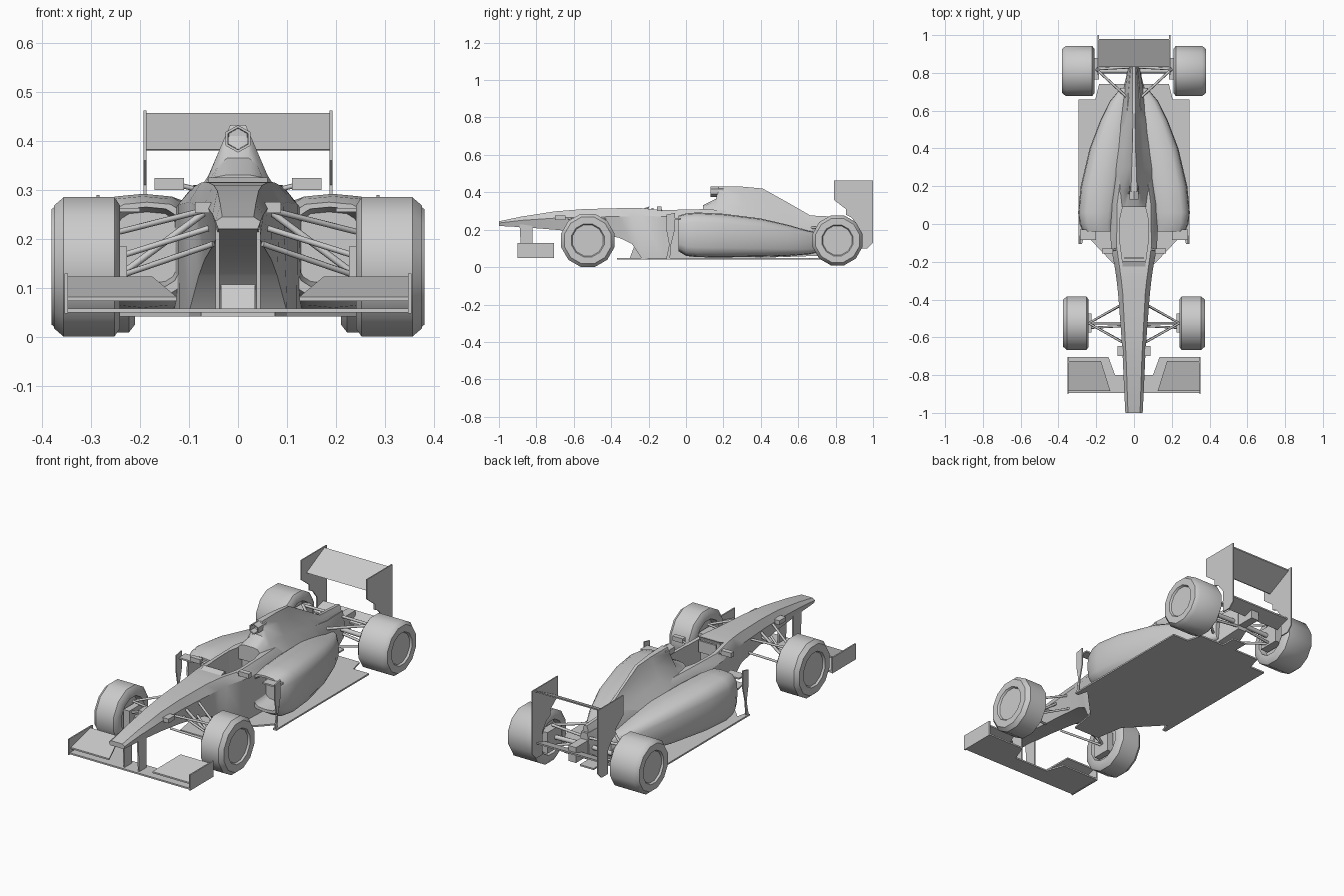
import bpy, bmesh
from math import cos, sin, pi, radians, copysign
from mathutils import Vector

if "Cube" in bpy.data.objects:
    bpy.data.objects.remove(bpy.data.objects["Cube"])


def finish(name, verts, faces, mirror=False, smooth=None):
    me = bpy.data.meshes.new(name)
    me.from_pydata([tuple(v) for v in verts], [], faces)
    bm = bmesh.new()
    bm.from_mesh(me)
    bmesh.ops.recalc_face_normals(bm, faces=bm.faces)
    bm.to_mesh(me)
    bm.free()
    ob = bpy.data.objects.new(name, me)
    bpy.context.collection.objects.link(ob)
    if smooth:
        me.shade_smooth()
        me.set_sharp_from_angle(angle=radians(smooth))
    if mirror:
        ob.modifiers.new("mirror", 'MIRROR')
    return ob


def loft(name, rings, mirror=False, smooth=None):
    """Skin equal-sized rings of points and cap both ends."""
    n = len(rings[0])
    verts = [p for r in rings for p in r]
    faces = [(k*n+i, k*n+(i+1) % n, (k+1)*n+(i+1) % n, (k+1)*n+i)
             for k in range(len(rings)-1) for i in range(n)]
    faces += [tuple(range(n)), tuple(range(len(verts)-n, len(verts)))]
    return finish(name, verts, faces, mirror, smooth)


def prism(name, pts, axis, lo, hi, mirror=False):
    """Extrude a 2D outline along x, y or z."""
    put = {'x': lambda a, b, c: (c, a, b), 'y': lambda a, b, c: (a, c, b),
           'z': lambda a, b, c: (a, b, c)}[axis]
    return loft(name, [[put(a, b, c) for a, b in pts] for c in (lo, hi)], mirror)


def box(name, x, y, z, mirror=False):
    return prism(name, [(x[0], y[0]), (x[1], y[0]), (x[1], y[1]), (x[0], y[1])], 'z', *z, mirror)


def half_section(y, pts):
    """Symmetric ring from its right-hand points."""
    return [(x, y, z) for x, z in pts] + [(-x, y, z) for x, z in reversed(pts)]


def rod(name, a, b, r=0.006, n=8):
    a, b = Vector(a), Vector(b)
    d = (b-a).normalized()
    u = d.cross(Vector((0, 0, 1))).normalized()
    v = d.cross(u)
    ring = [(u*cos(2*pi*i/n)+v*sin(2*pi*i/n))*r for i in range(n)]
    loft(name, [[a+o for o in ring], [b+o for o in ring]], True, 50)


def wheel(name, y, z, x0, x1, r, n=12):
    prof = [(x0+.03, r*.6), (x0, r*.65), (x0, r*.88), (x0+.012, r), (x1-.02, r),
            (x1, r*.88), (x1, r*.62), (x1-.01, r*.58)]
    loft(name, [[(x, y+q*cos(2*pi*(i+.5)/n), z+q*sin(2*pi*(i+.5)/n)) for i in range(n)]
                for x, q in prof], True, 40)


# Wheels
wheel("front_wheel", -.525, .143, .24, .375, .147)
wheel("rear_wheel", .81, .143, .21, .38, .138)

# Nose and chassis
chassis = loft("chassis", [half_section(y, p) for y, p in [
    (-1, [(.032, .245), (.046, .236), (.04, .22)]),
    (-.88, [(.036, .27), (.052, .25), (.042, .214)]),
    (-.7, [(.042, .298), (.06, .262), (.045, .20)]),
    (-.55, [(.05, .31), (.07, .268), (.052, .185)]),
    (-.36, [(.06, .315), (.085, .27), (.068, .158)]),
    (-.29, [(.068, .316), (.093, .272), (.08, .125)]),
    (-.24, [(.075, .315), (.1, .275), (.1, .05)]),
    (-.12, [(.092, .305), (.122, .27), (.12, .05)]),
    (.1, [(.09, .31), (.13, .26), (.13, .05)]),
    (.4, [(.05, .29), (.1, .22), (.12, .05)]),
    (.7, [(.03, .24), (.05, .18), (.06, .06)]),
    (.84, [(.018, .235), (.028, .17), (.025, .1)])]], smooth=35)

# Cockpit opening
cutter = prism("cockpit_cutter", [(-.06, -.205), (.06, -.205), (.074, -.1), (.074, .03),
               (.055, .11), (-.055, .11), (-.074, .03), (-.074, -.1)], 'z', .13, .4)
cutter.hide_render = True
cutter.display_type = 'WIRE'
cut = chassis.modifiers.new("cockpit", 'BOOLEAN')
cut.object = cutter
cut.operation = 'DIFFERENCE'
box("steering_wheel", (-.05, .05), (-.185, -.175), (.255, .315))
prism("windscreen", [(-.235, .31), (-.2, .31), (-.195, .325)], 'x', -.06, .06)

# Engine cover with raised spine
loft("engine_cover", [half_section(y, p) for y, p in [
    (.09, [(.025, .33), (.05, .325), (.07, .30), (.095, .25)]),
    (.16, [(.022, .365), (.04, .35), (.065, .315), (.11, .25)]),
    (.175, [(.016, .432), (.03, .40), (.06, .33), (.11, .25)]),
    (.3, [(.012, .43), (.027, .385), (.057, .32), (.11, .24)]),
    (.41, [(.008, .42), (.02, .36), (.05, .30), (.1, .22)]),
    (.55, [(.006, .342), (.018, .305), (.042, .265), (.08, .19)]),
    (.665, [(.008, .276), (.018, .262), (.034, .235), (.05, .17)]),
    (.83, [(.008, .268), (.014, .25), (.02, .22), (.025, .16)])]], smooth=35)

# Six-sided air intake, hollow at the front
loft("air_intake", [[(s*.029*sin(pi*i/3), y, .404+s*.028*cos(pi*i/3)) for i in range(6)]
     for y, s in [(.17, .75), (.13, .8), (.13, 1), (.2, 1)]])

# Side pods, rounded sections with a recessed inlet


def pod_ring(y, x0, x1, z0, z1, n=16):
    def f(t):
        return copysign(abs(t)**.6, t)
    return [((x0+x1)/2+(x1-x0)/2*f(cos(2*pi*i/n)), y,
             (z0+z1)/2+(z1-z0)/2*f(sin(2*pi*i/n))) for i in range(n)]


loft("side_pod", [pod_ring(*s) for s in [
    (.05, .12, .25, .11, .255), (-.04, .115, .26, .1, .265), (-.04, .1, .27, .085, .275),
    (0, .1, .288, .06, .287), (.06, .09, .296, .053, .292), (.2, .07, .282, .052, .285),
    (.4, .04, .235, .055, .26), (.55, .02, .178, .06, .225), (.65, .01, .128, .068, .195),
    (.72, .005, .07, .08, .18)]], True, 45)

# Floor and keel
half = [(.075, -.37), (.1, -.22), (.262, -.05), (.275, -.105), (.295, -.105), (.295, .66),
        (.205, .66), (.185, .74), (.04, .74), (.04, .82)]
prism("floor", half + [(-x, y) for x, y in reversed(half)], 'z', .042, .05)
prism("keel", [(-.3, .05), (-.22, .05), (-.22, .155), (-.26, .155)], 'x', -.035, .035)

# Turning vanes and mirrors
prism("turning_vane", [(-.105, .05), (-.085, .05), (-.08, .12), (-.06, .2), (-.06, .29),
                       (-.105, .28), (-.105, .2), (-.09, .12)], 'x', .282, .288, True)
box("vane_link", (.2, .285), (-.085, -.03), (.255, .263), True)
box("mirror", (.11, .17), (-.155, -.13), (.3, .324), True)
rod("mirror_stalk", (.08, -.13, .30), (.12, -.14, .31), .005)
box("nose_camera", (.055, .088), (-.7, -.645), (.253, .275), True)

# Front wing
wing = [(.352, -.895), (.352, -.705), (.135, -.705), (.1, -.8)]
prism("front_wing", wing + [(-x, y) for x, y in reversed(wing)], 'z', .05, .058)
loft("front_wing_flap", [[(.125, -.885, .078+t), (.348, -.885, .078+t), (.348, -.725, .12+t),
     (.175, -.725, .12+t)] for t in (-.004, .004)], True)
box("front_wing_endplate", (.346, .353), (-.9, -.705), (.048, .13), True)
prism("front_wing_pylon", [(-.88, .05), (-.82, .05), (-.82, .14), (-.82, .23), (-.89, .23)],
      'x', .038, .046, True)

# Rear wing
prism("rear_wing_endplate", [(.79, .462), (1, .462), (1, .13), (.97, .1), (.92, .1), (.92, .22),
      (.885, .265), (.855, .28), (.855, .31), (.79, .36)], 'x', .186, .192, True)
prism("rear_wing", [(.83, .382), (.837, .38), (.98, .45), (.98, .457)], 'x', -.188, .188)
prism("rear_lower_wing", [(.89, .15), (.97, .175), (.97, .183), (.89, .158)], 'x', -.188, .188)
box("rear_crash_structure", (-.022, .022), (.8, .94), (.12, .2))

# Front suspension
box("front_upright", (.226, .26), (-.575, -.475), (.075, .185), True)
for y in (-.63, -.42):
    rod("front_upper_arm", (.055, y, .262), (.24, -.525, .215))
    rod("front_lower_arm", (.05, y, .19), (.24, -.525, .125))
rod("front_push_rod", (.06, -.525, .26), (.235, -.525, .13), .007)
rod("front_steering_arm", (.05, -.54, .225), (.24, -.55, .165))

# Rear suspension
box("rear_upright", (.185, .23), (.765, .88), (.09, .2), True)
for y in (.66, .83):
    rod("rear_upper_arm", (.025, y, .21), (.2, .82, .215), .007)
    rod("rear_lower_arm", (.025, y, .12), (.2, .82, .105), .007)
rod("rear_drive_shaft", (.02, .81, .155), (.2, .81, .15), .012)
